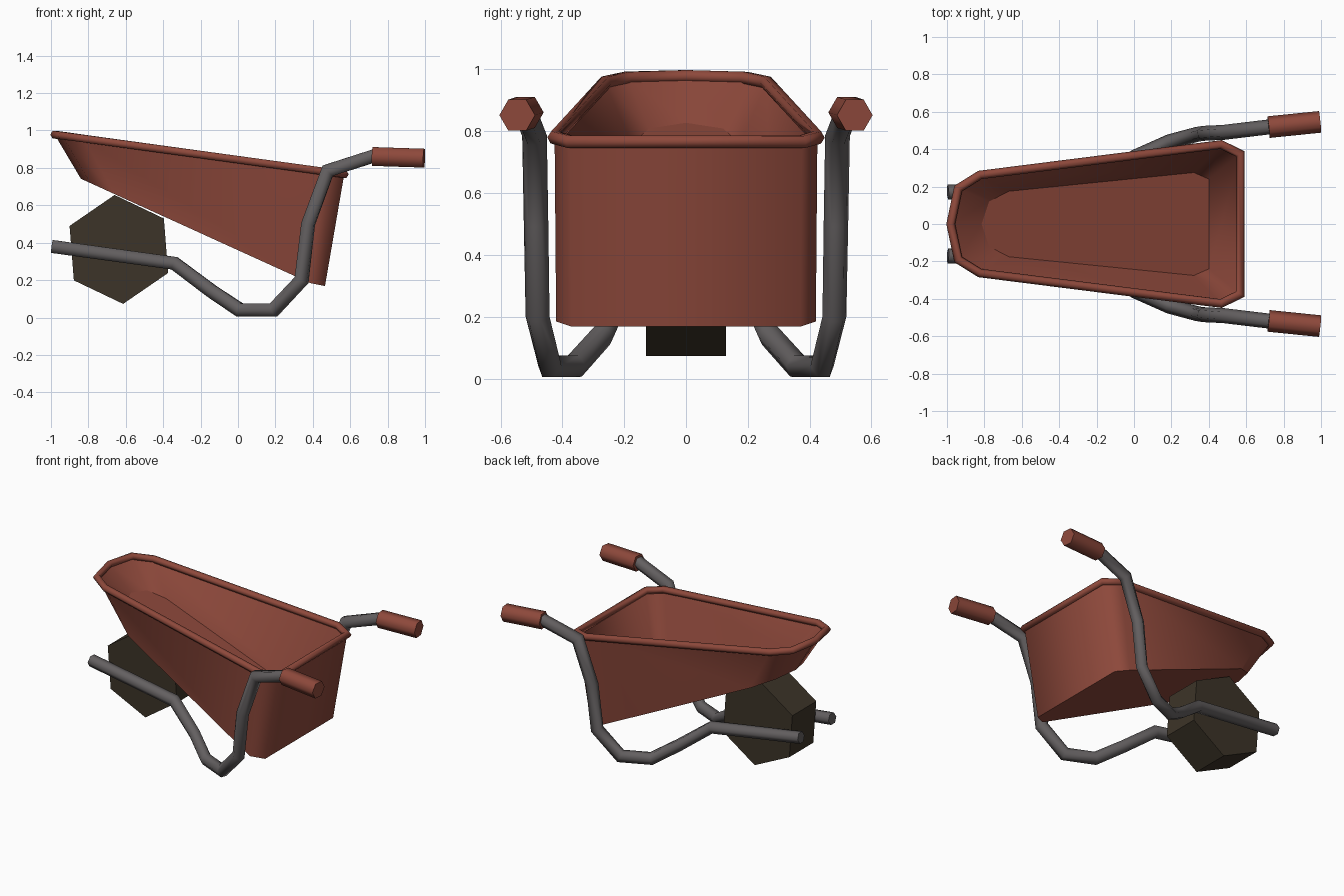
import bpy, bmesh, math
from mathutils import Vector

if "Cube" in bpy.data.objects:
    bpy.data.objects.remove(bpy.data.objects["Cube"])


def material(name, rgb):
    m = bpy.data.materials.new(name)
    m.diffuse_color = (*rgb, 1)
    m.use_nodes = True
    m.node_tree.nodes["Principled BSDF"].inputs["Base Color"].default_value = m.diffuse_color
    return m


RED = material("rust red", (0.27, 0.066, 0.044))
GREY = material("pipe grey", (0.125, 0.115, 0.117))
DARK = material("dark rubber", (0.045, 0.034, 0.021))


def finish(bm, name, mat, smooth_angle=None):
    bmesh.ops.recalc_face_normals(bm, faces=bm.faces)
    for f in bm.faces:
        f.smooth = smooth_angle is not None
    if smooth_angle is not None:
        for e in bm.edges:
            if len(e.link_faces) == 2 and e.calc_face_angle(0) > math.radians(smooth_angle):
                e.smooth = False
    me = bpy.data.meshes.new(name)
    bm.to_mesh(me)
    bm.free()
    me.materials.append(mat)
    ob = bpy.data.objects.new(name, me)
    bpy.context.collection.objects.link(ob)
    return ob


def skin(bm, rings, closed=False):
    """Join successive vertex rings with quads."""
    pairs = list(zip(rings, rings[1:] + rings[:1]))
    for a, b in pairs if closed else pairs[:-1]:
        n = len(a)
        for i in range(n):
            bm.faces.new((a[i], a[(i + 1) % n], b[(i + 1) % n], b[i]))


def sweep(name, pts, r, mat, closed=False, sides=6):
    """Mitred six-sided tube along a path."""
    bm = bmesh.new()
    pts = [Vector(p) for p in pts]
    n = len(pts)
    rings = []
    for i, p in enumerate(pts):
        d_out = (pts[(i + 1) % n] - p).normalized()
        d_in = (p - pts[i - 1]).normalized()
        if not closed and i == 0:
            d_in = d_out
        if not closed and i == n - 1:
            d_out = d_in
        t = (d_in + d_out).normalized()
        side = d_in.cross(Vector((0, 0, 1))).normalized()
        up = side.cross(d_in)
        ring = []
        for k in range(sides):
            a = 2 * math.pi * k / sides
            o = r * (math.cos(a) * side + math.sin(a) * up)
            ring.append(bm.verts.new(p + o - d_in * (o.dot(t) / d_in.dot(t))))
        rings.append(ring)
    skin(bm, rings, closed)
    if not closed:
        bm.faces.new(rings[0])
        bm.faces.new(rings[-1])
    return finish(bm, name, mat, 70)


def outline(half, z):
    """Mirror a half outline (first point on the axis) and lift it to z(x)."""
    full = half + [(x, -y) for x, y in reversed(half) if y > 0]
    return [(x, y, z(x)) for x, y in full]


# Tray: sloped outer underside, rim loop and smaller inner floor
rim = outline([(-.98, 0), (-.94, .19), (-.825, .262), (.465, .425), (.568, .375)],
              lambda x: .978 - .137 * (x + .98))
under = outline([(-.84, 0), (-.79, .15), (-.66, .245), (.385, .42), (.465, .37)],
                lambda x: max(.66 - .455 * (x + .66), .168))
floor = outline([(-.815, 0), (-.775, .12), (-.67, .175), (.32, .275), (.4, .24)],
                lambda x: .76 - .465 * (x + .67))
bm = bmesh.new()
rings = [[bm.verts.new(p) for p in loop] for loop in (under, rim, floor)]
skin(bm, rings)
bm.faces.new(rings[0])
bm.faces.new(rings[2])
for ring in rings:
    for i, v in enumerate(ring):
        bm.edges.get((v, ring[i - 1])).smooth = False
finish(bm, "tray", RED, 75)

# Rolled rim
sweep("tray_rim", rim, .023, RED, closed=True)

# Frame pipes and grips, one per side
pipe = [(-.995, .17, .38), (-.34, .205, .29), (-.14, .27, .14), (.01, .36, .04),
        (.19, .44, .04), (.34, .48, .2), (.375, .485, .5), (.48, .49, .785), (.73, .52, .865)]
grip = [(.72, .518, .861), (.995, .546, .852)]
for s, side in ((1, "back"), (-1, "front")):
    sweep(side + "_frame_pipe", [(x, s * y, z) for x, y, z in pipe], .04, GREY)
    sweep(side + "_grip", [(x, s * y, z) for x, y, z in grip], .058, RED)

# Wheel: plain six-sided drum
bm = bmesh.new()
rings = []
for y in (-.13, .13):
    rings.append([bm.verts.new((-.637 + .292 * math.cos(a), y, .364 + .292 * math.sin(a)))
                  for a in (math.radians(94.5 + 60 * k) for k in range(6))])
skin(bm, rings)
bm.faces.new(rings[0])
bm.faces.new(rings[1])
finish(bm, "wheel", DARK)
